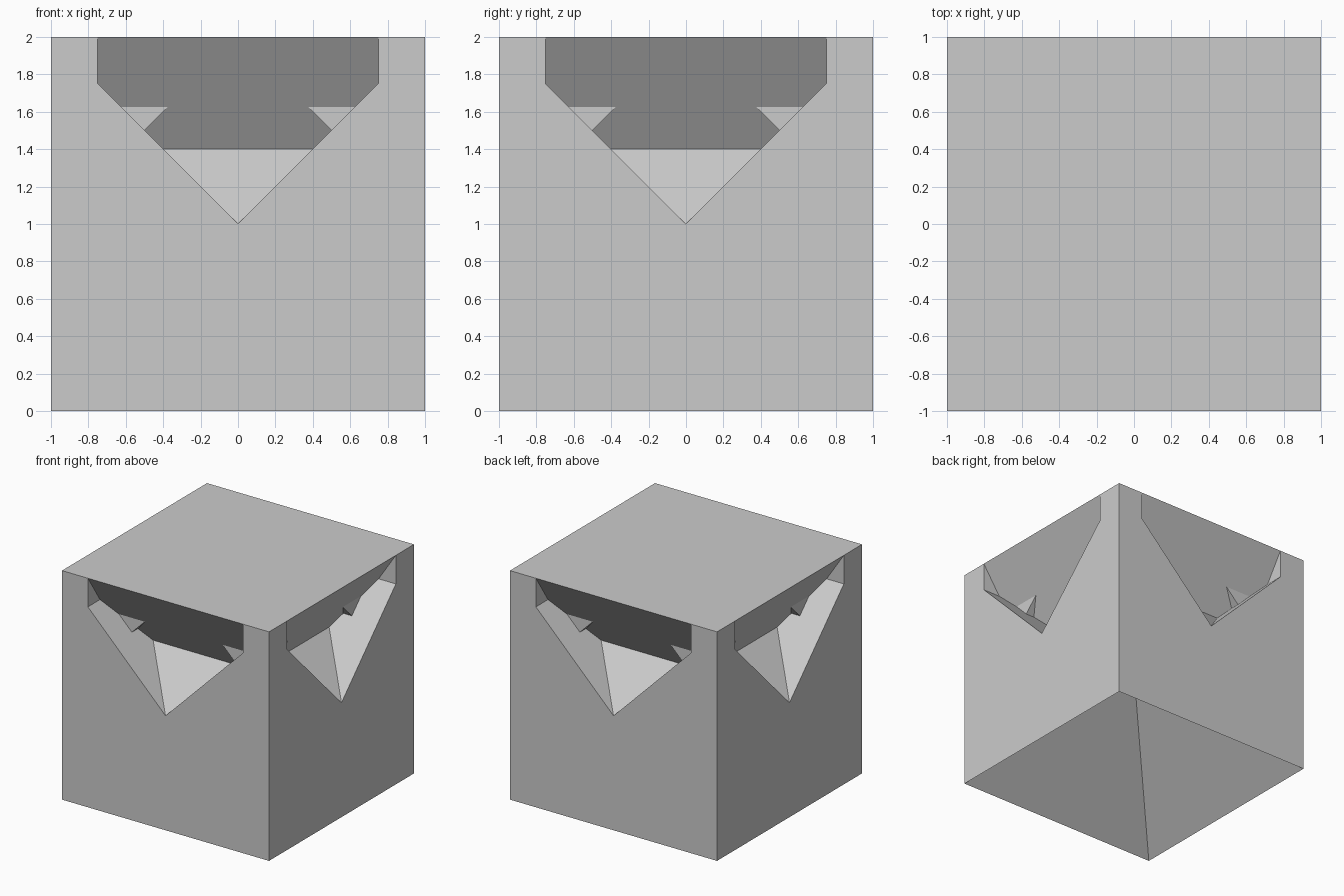
import bpy, bmesh
from math import radians
from mathutils import Matrix, Vector

if "Cube" in bpy.data.objects:
    bpy.data.objects.remove(bpy.data.objects["Cube"])

# Key points of one half of a side (x >= 0, facing -y)
P = {
    "base_mid": (0, -1, 0), "base_corner": (1, -1, 0), "core": (0, 0, 1),
    "top_corner": (1, -1, 2), "top_mid": (0, -1, 2), "top_centre": (0, 0, 2),
    "lip": (.75, -1, 2), "jamb": (.75, -1, 1.75), "jamb_in": (.75, -5 / 6, 1.75),
    "tip": (0, -1, 1), "ramp_mid": (0, -.6, 1.4), "ramp_end": (.4, -.6, 1.4),
    "spur_low": (.5, -.75, 1.5), "spur_root": (.5, -2 / 3, 1.5),
    "spur_in": (.375, -.75, 1.625), "spur_out": (.625, -.75, 1.625),
}

FACES = [
    # outer wall around the pointed notch
    "base_mid base_corner top_corner lip jamb tip",
    # notch: ramp, overhanging back, slanted side, upright jamb
    "tip ramp_end ramp_mid",
    "ramp_mid ramp_end spur_root spur_in spur_out jamb_in lip top_mid",
    "tip jamb jamb_in spur_out spur_low spur_root ramp_end",
    "jamb lip jamb_in",
    # small spur inside the notch
    "spur_low spur_out spur_in",
    "spur_low spur_in spur_root",
    # top and the pyramid hollow underneath
    "top_mid lip top_corner top_centre",
    "base_mid core base_corner",
]

bm = bmesh.new()
for turn in range(4):
    rot = Matrix.Rotation(radians(90 * turn), 3, "Z")
    for side in (1, -1):
        verts = {n: bm.verts.new(rot @ Vector((x * side, y, z)))
                 for n, (x, y, z) in P.items()}
        for names in FACES:
            loop = [verts[n] for n in names.split()]
            bm.faces.new(loop if side > 0 else loop[::-1])

# Weld the repeated halves and clear the flat seams
bmesh.ops.remove_doubles(bm, verts=bm.verts[:], dist=1e-4)
bmesh.ops.recalc_face_normals(bm, faces=bm.faces[:])
bmesh.ops.dissolve_limit(bm, angle_limit=radians(0.5),
                         verts=bm.verts[:], edges=bm.edges[:])

mesh = bpy.data.meshes.new("notched_block")
bm.to_mesh(mesh)
bm.free()
bpy.context.collection.objects.link(bpy.data.objects.new("notched_block", mesh))
